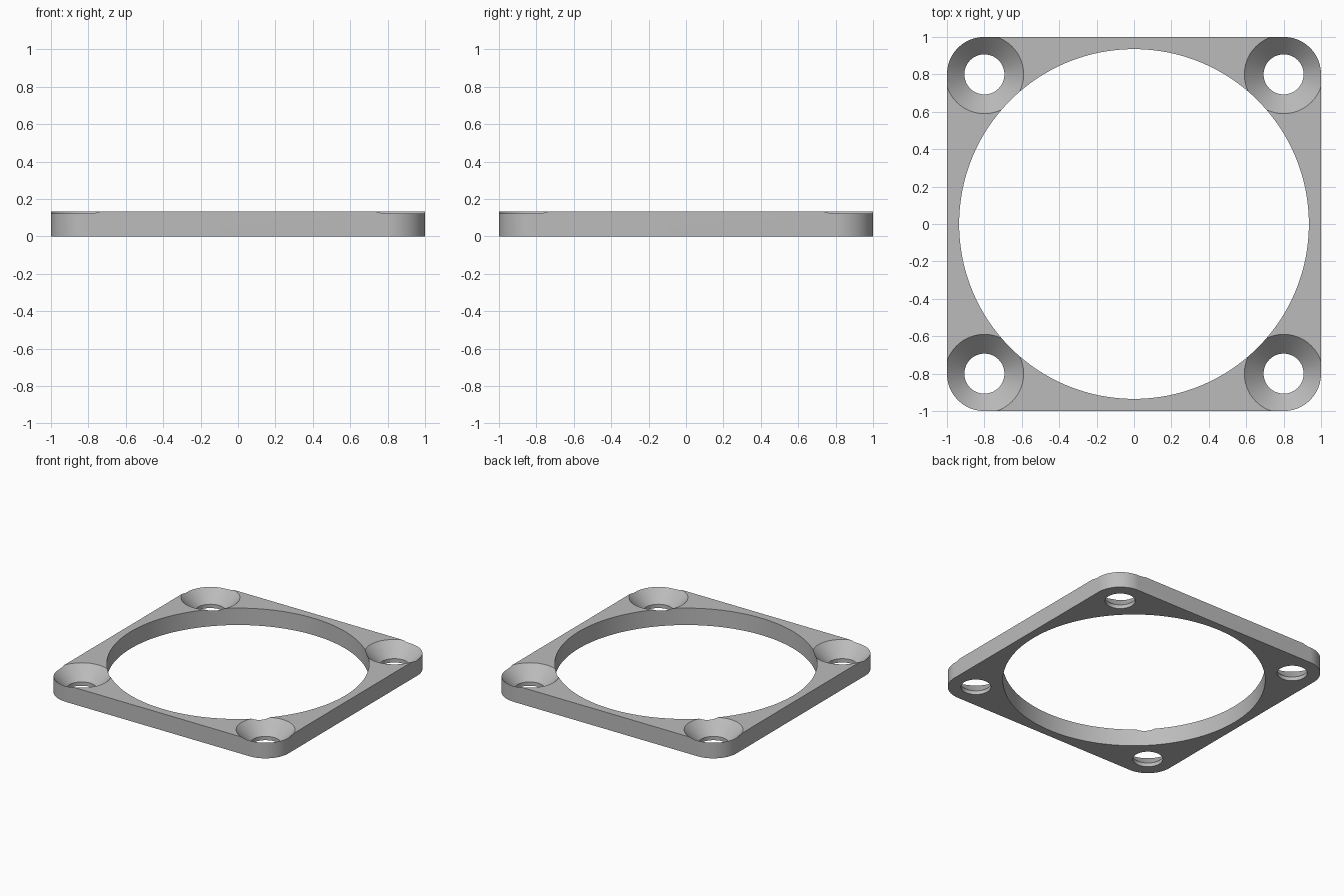
import bpy, bmesh, math

cube = bpy.data.objects.get("Cube")
if cube:
    bpy.data.objects.remove(cube, do_unlink=True)

HEIGHT = 0.133
CORNER = 0.2
HOLE_POS = 0.8
HOLE_R = 0.107
SINK_R = 0.21
BORE_R = 0.935

grey = bpy.data.materials.new("light grey")
grey.use_nodes = True
colour = (0.5, 0.5, 0.5, 1.0)
grey.diffuse_color = colour
grey.node_tree.nodes["Principled BSDF"].inputs["Base Color"].default_value = colour


def new_object(name, bm):
    bmesh.ops.recalc_face_normals(bm, faces=bm.faces)
    mesh = bpy.data.meshes.new(name)
    bm.to_mesh(mesh)
    bm.free()
    mesh.materials.append(grey)
    obj = bpy.data.objects.new(name, mesh)
    bpy.context.collection.objects.link(obj)
    return obj


def add_revolved(bm, profile, cx, cy, sides):
    """Closed solid of stacked rings, from (radius, z) pairs."""
    rings = []
    for r, z in profile:
        rings.append([bm.verts.new((cx + r * math.cos(math.tau * i / sides),
                                    cy + r * math.sin(math.tau * i / sides), z))
                      for i in range(sides)])
    for low, high in zip(rings, rings[1:]):
        for i in range(sides):
            j = (i + 1) % sides
            bm.faces.new((low[i], low[j], high[j], high[i]))
    bm.faces.new(rings[0][::-1])
    bm.faces.new(rings[-1])


# Square plate with rounded corners
bm = bmesh.new()
outline = []
steps = 24
for k, (sx, sy) in enumerate(((1, 1), (-1, 1), (-1, -1), (1, -1))):
    for i in range(steps + 1):
        a = (k + i / steps) * math.pi / 2
        outline.append(bm.verts.new((sx * (1 - CORNER) + CORNER * math.cos(a),
                                     sy * (1 - CORNER) + CORNER * math.sin(a), 0)))
base = bm.faces.new(outline)
top = bmesh.ops.extrude_face_region(bm, geom=[base], use_keep_orig=True)["geom"]
bmesh.ops.translate(bm, vec=(0, 0, HEIGHT),
                    verts=[v for v in top if isinstance(v, bmesh.types.BMVert)])
plate = new_object("mounting_plate", bm)

# Large central opening
bm = bmesh.new()
add_revolved(bm, [(BORE_R, -0.1), (BORE_R, HEIGHT + 0.1)], 0, 0, 160)
bore = new_object("opening_cutter", bm)

# Four countersunk screw holes, with 45 degree cones
bm = bmesh.new()
over = 0.05
cone_start = HEIGHT - (SINK_R - HOLE_R)
profile = [(HOLE_R, -over), (HOLE_R, cone_start), (SINK_R + over, HEIGHT + over)]
for x in (-HOLE_POS, HOLE_POS):
    for y in (-HOLE_POS, HOLE_POS):
        add_revolved(bm, profile, x, y, 80)
holes = new_object("screw_hole_cutter", bm)

# Cut the plate and keep the finished mesh
for cutter in (bore, holes):
    cutter.hide_render = True
    mod = plate.modifiers.new(cutter.name, 'BOOLEAN')
    mod.operation = 'DIFFERENCE'
    mod.solver = 'EXACT'
    mod.object = cutter
bpy.context.view_layer.update()
graph = bpy.context.evaluated_depsgraph_get()
finished = bpy.data.meshes.new_from_object(plate.evaluated_get(graph))
plate.modifiers.clear()
plate.data = finished
for cutter in (bore, holes):
    bpy.data.objects.remove(cutter, do_unlink=True)

# Smooth round walls, crisp rims
bpy.ops.object.select_all(action='DESELECT')
plate.select_set(True)
bpy.context.view_layer.objects.active = plate
bpy.ops.object.shade_smooth_by_angle(angle=math.radians(25))
